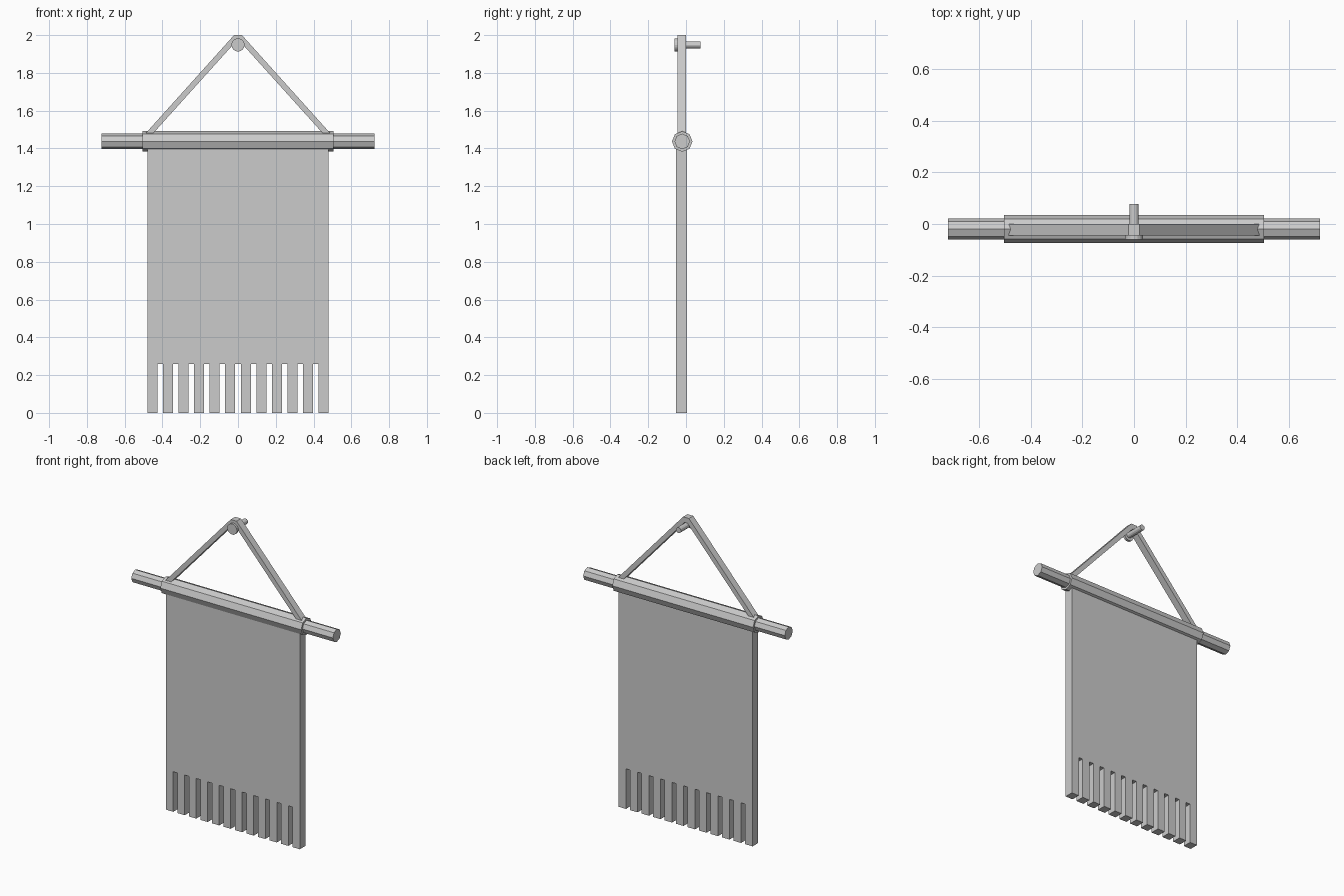
import bpy, bmesh, math
from mathutils import Matrix

if "Cube" in bpy.data.objects:
    bpy.data.objects.remove(bpy.data.objects["Cube"], do_unlink=True)

grey = bpy.data.materials.new("plain grey")
grey.use_nodes = True
colour = (0.6, 0.6, 0.6, 1)
grey.diffuse_color = colour
grey.node_tree.nodes["Principled BSDF"].inputs["Base Color"].default_value = colour


def finish(name, bm):
    bmesh.ops.recalc_face_normals(bm, faces=bm.faces)
    mesh = bpy.data.meshes.new(name)
    bm.to_mesh(mesh)
    bm.free()
    mesh.materials.append(grey)
    obj = bpy.data.objects.new(name, mesh)
    bpy.context.collection.objects.link(obj)
    return obj


def slab(name, outline, front, back):
    """Extrude an x-z outline along y."""
    bm = bmesh.new()
    face = bm.faces.new([bm.verts.new((x, front, z)) for x, z in outline])
    new = bmesh.ops.extrude_face_region(bm, geom=[face])["geom"]
    verts = [v for v in new if isinstance(v, bmesh.types.BMVert)]
    bmesh.ops.translate(bm, verts=verts, vec=(0, back - front, 0))
    return finish(name, bm)


def cylinder(name, radius, length, sides, axis, centre):
    bm = bmesh.new()
    turn = Matrix.Rotation(math.pi / 2, 4, axis)
    bmesh.ops.create_cone(bm, cap_ends=True, segments=sides, radius1=radius,
                          radius2=radius, depth=length,
                          matrix=Matrix.Translation(centre) @ turn)
    return finish(name, bm)


# Horizontal pole and the cloth sleeve wrapped round it
pole_y, pole_z = -0.02, 1.437
cylinder("pole", 0.041, 1.445, 8, "Y", (0, pole_y, pole_z))
cylinder("sleeve", 0.0545, 1.01, 8, "Y", (0, pole_y, pole_z))

# Banner cloth with a fringe of slots along the lower edge
half, slot, slots, slot_top = 0.48, 0.03, 11, 0.26
strip = (2 * half - slots * slot) / (slots + 1)
outline = [(half, pole_z), (-half, pole_z)]
for i in range(slots + 1):
    left = -half + i * (strip + slot)
    right = left + strip
    if i > 0:
        outline.append((left, slot_top))
    outline += [(left, 0), (right, 0)]
    if i < slots:
        outline.append((right, slot_top))
slab("banner_cloth", outline, -0.053, 0.004)

# Hanging strap, one side mirrored to the other
outer = [(-0.525, 1.44), (-0.021, 2.0)]
inner = [(-0.01, 1.967), (-0.485, 1.44)]
mirror = lambda pts: [(-x, z) for x, z in reversed(pts)]
slab("hanging_strap", outer + mirror(outer) + mirror(inner) + inner, -0.045, 0.0)

# Wall peg with a flat round head
peg_z = 1.948
cylinder("peg_shaft", 0.018, 0.125, 12, "X", (0, 0.0145, peg_z))
cylinder("peg_head", 0.035, 0.015, 16, "X", (0, -0.053, peg_z))
